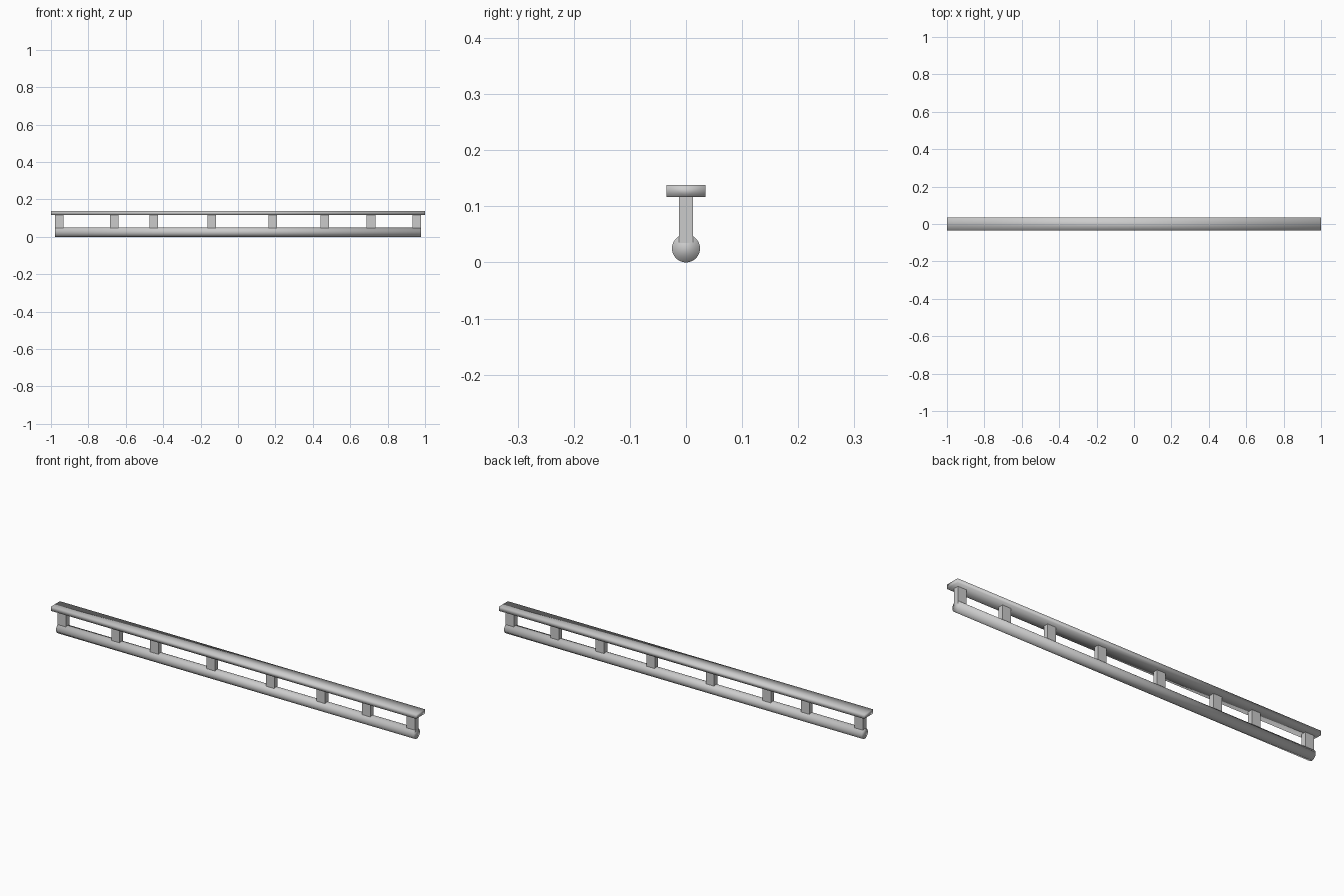
import bpy
import bmesh
from math import cos, sin, tau

cube = bpy.data.objects.get("Cube")
if cube:
    bpy.data.objects.remove(cube, do_unlink=True)

# Single grey finish
grey = bpy.data.materials.new("satin_grey")
grey.use_nodes = True
colour = (0.6, 0.6, 0.6, 1)
grey.diffuse_color = colour
grey.node_tree.nodes["Principled BSDF"].inputs["Base Color"].default_value = colour


def bar(name, profile, x0, x1):
    """Extrude a closed (y, z) profile along x."""
    bm = bmesh.new()
    start = bm.faces.new([bm.verts.new((x0, y, z)) for y, z in profile])
    result = bmesh.ops.extrude_face_region(bm, geom=[start], use_keep_orig=True)
    moved = [v for v in result["geom"] if isinstance(v, bmesh.types.BMVert)]
    bmesh.ops.translate(bm, verts=moved, vec=(x1 - x0, 0, 0))
    bmesh.ops.recalc_face_normals(bm, faces=bm.faces)
    mesh = bpy.data.meshes.new(name)
    bm.to_mesh(mesh)
    bm.free()
    mesh.materials.append(grey)
    obj = bpy.data.objects.new(name, mesh)
    bpy.context.collection.objects.link(obj)
    return obj


def rectangle(half, low, high):
    """Rectangle with a centre point on its top and bottom edges."""
    return [(-half, low), (0, low), (half, low),
            (half, high), (0, high), (-half, high)]


# Flat top rail, with softly blended shading
top_rail = bar("top_rail", rectangle(0.035, 0.117, 0.138), -1, 1)
top_rail.data.shade_smooth()

# Round lower tube, with softly blended ends
radius, sides = 0.025, 32
circle = [(radius * cos(tau * i / sides), radius + radius * sin(tau * i / sides))
          for i in range(sides)]
half_length = 0.979
lower_tube = bar("lower_tube", circle, -half_length, half_length)
lower_tube.data.shade_smooth()

# Posts joining the tube to the rail
post_half = 0.023
for i, x in enumerate((-0.956, -0.662, -0.45, -0.14, 0.185, 0.463, 0.711, 0.956)):
    bar(f"post_{i + 1}", rectangle(0.0125, 0.035, 0.119), x - post_half, x + post_half)
